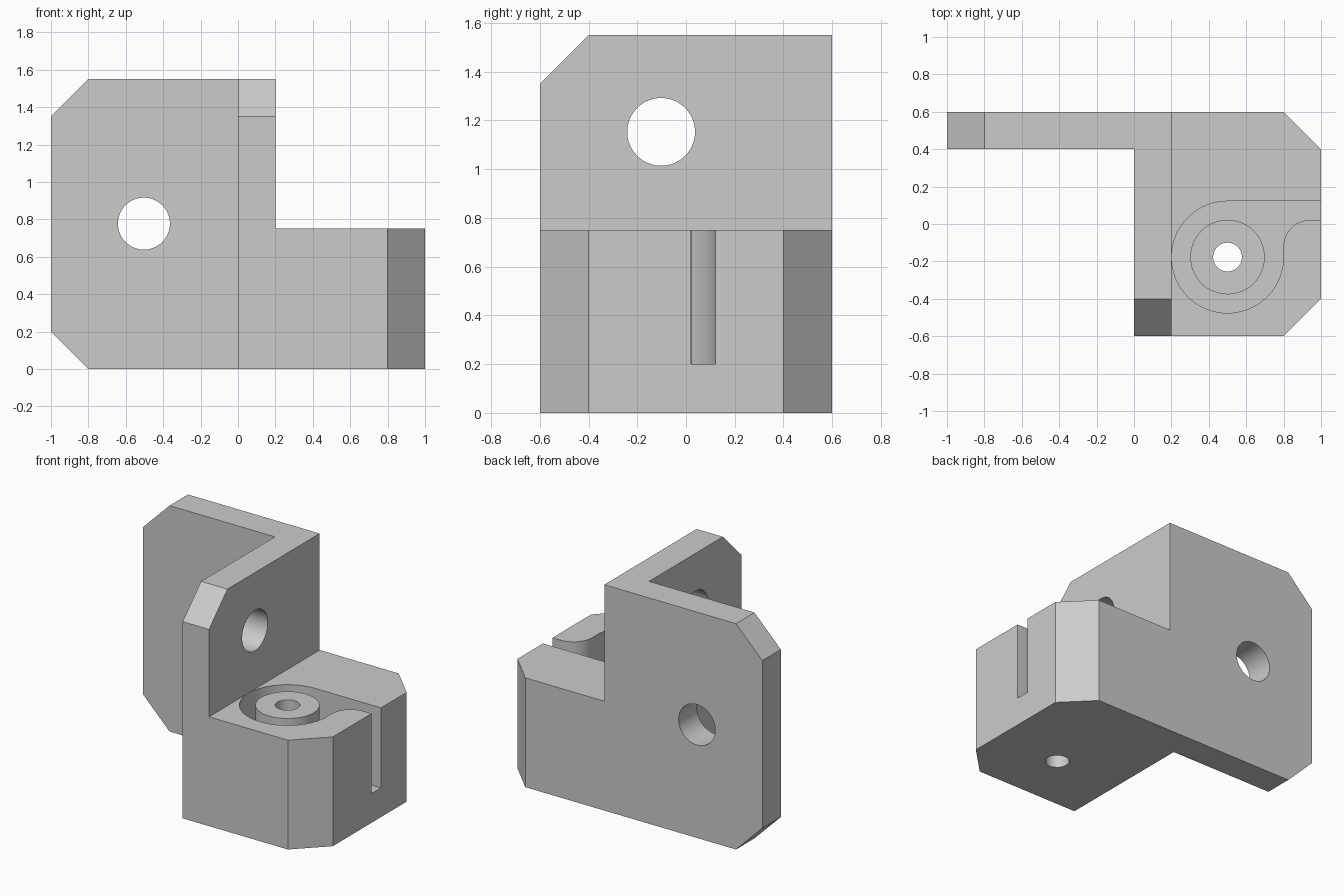
import bpy, bmesh, math
from mathutils import Vector

if "Cube" in bpy.data.objects:
    bpy.data.objects.remove(bpy.data.objects["Cube"])

grey = bpy.data.materials.new("plain grey")
grey.diffuse_color = (0.6, 0.6, 0.6, 1)
grey.use_nodes = True
grey.node_tree.nodes["Principled BSDF"].inputs["Base Color"].default_value = grey.diffuse_color


def prism(name, points, axis, lo, hi):
    """Extrude a 2D outline along x, y or z; outline uses the other two axes in order."""
    def place(p, d):
        c = list(p)
        c.insert("xyz".index(axis), d)
        return Vector(c)
    bm = bmesh.new()
    face = bm.faces.new([bm.verts.new(place(p, lo)) for p in points])
    new = bmesh.ops.extrude_face_region(bm, geom=[face])["geom"]
    shift = place((0, 0), hi - lo)
    bmesh.ops.translate(bm, vec=shift, verts=[v for v in new if isinstance(v, bmesh.types.BMVert)])
    bmesh.ops.recalc_face_normals(bm, faces=bm.faces)
    mesh = bpy.data.meshes.new(name)
    bm.to_mesh(mesh)
    bm.free()
    mesh.materials.append(grey)
    ob = bpy.data.objects.new(name, mesh)
    bpy.context.collection.objects.link(ob)
    return ob


def arc(cx, cy, r, a0, a1, n):
    return [(cx + r * math.cos(math.radians(a0 + (a1 - a0) * i / n)),
             cy + r * math.sin(math.radians(a0 + (a1 - a0) * i / n))) for i in range(n + 1)]


def circle(cx, cy, r, n=64):
    return arc(cx, cy, r, 0, 360, n)[:-1]


def combine(target, other, operation):
    mod = target.modifiers.new("combine", 'BOOLEAN')
    mod.operation, mod.solver, mod.object = operation, 'EXACT', other
    bpy.context.view_layer.objects.active = target
    bpy.ops.object.modifier_apply(modifier=mod.name)
    bpy.data.objects.remove(other, do_unlink=True)


# Base block with two chamfered corners
bracket = prism("corner_bracket", [(0, -0.6), (0.8, -0.6), (1, -0.4), (1, 0.4), (0.8, 0.6), (0, 0.6)],
                'z', 0, 0.75)

# Pocket with a channel that leaves through the right side
cx, cy, r = 0.5, -0.177, 0.299
pocket = arc(cx, cy, r, 0, -270, 60) + [(1.1, cy + r), (1.1, 0.02)]
pocket += arc(cx + r + 0.14, -0.12, 0.14, 90, 180, 16)
combine(bracket, prism("pocket_cutter", pocket, 'z', 0.2, 1.0), 'DIFFERENCE')

# Round boss standing in the pocket
combine(bracket, prism("boss", circle(cx, cy, 0.199), 'z', 0.1, 0.75), 'UNION')

# Upright side wall and back plate
side = [(-0.6, 0), (0.6, 0), (0.6, 1.55), (-0.4, 1.55), (-0.6, 1.35)]
combine(bracket, prism("side_wall", side, 'x', 0, 0.2), 'UNION')
back = [(-0.8, 0), (0.2, 0), (0.2, 1.55), (-0.8, 1.55), (-1, 1.35), (-1, 0.2)]
combine(bracket, prism("back_plate", back, 'y', 0.4, 0.6), 'UNION')

# Through holes in the boss, side wall and back plate
combine(bracket, prism("boss_hole", circle(cx, cy, 0.077), 'z', -0.1, 1.0), 'DIFFERENCE')
combine(bracket, prism("side_hole", circle(-0.102, 1.153, 0.139), 'x', -0.1, 0.3), 'DIFFERENCE')
combine(bracket, prism("back_hole", circle(-0.503, 0.777, 0.139), 'y', 0.3, 0.7), 'DIFFERENCE')

bracket.select_set(True)
bpy.context.view_layer.objects.active = bracket
bpy.ops.object.shade_smooth_by_angle(angle=math.radians(30))
